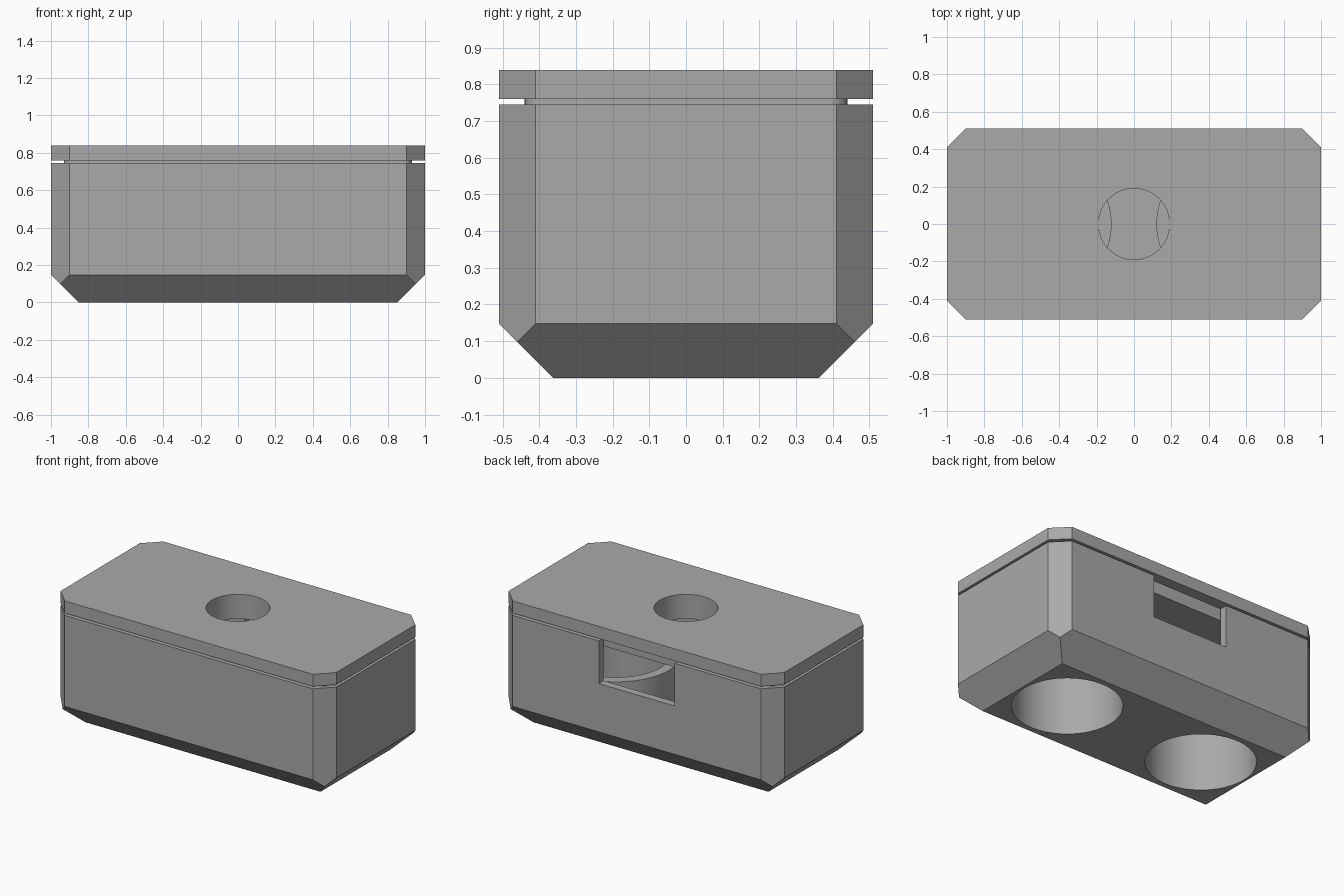
import bpy, bmesh, math

if "Cube" in bpy.data.objects:
    bpy.data.objects.remove(bpy.data.objects["Cube"])

mat = bpy.data.materials.new("grey_plastic")
mat.diffuse_color = (0.4, 0.4, 0.4, 1)
mat.use_nodes = True
mat.node_tree.nodes["Principled BSDF"].inputs["Base Color"].default_value = mat.diffuse_color


def finish(bm, name):
    bmesh.ops.recalc_face_normals(bm, faces=bm.faces)
    me = bpy.data.meshes.new(name)
    bm.to_mesh(me)
    bm.free()
    ob = bpy.data.objects.new(name, me)
    bpy.context.collection.objects.link(ob)
    me.materials.append(mat)
    return ob


def prism(name, outline, z0, z1):
    bm = bmesh.new()
    face = bm.faces.new([bm.verts.new((x, y, z0)) for x, y in outline])
    ext = bmesh.ops.extrude_face_region(bm, geom=[face])["geom"]
    bmesh.ops.translate(bm, vec=(0, 0, z1 - z0),
                        verts=[v for v in ext if isinstance(v, bmesh.types.BMVert)])
    return finish(bm, name)


def circle(cx, r, n=96):
    return [(cx + r * math.cos(2 * math.pi * i / n), r * math.sin(2 * math.pi * i / n))
            for i in range(n)]


def rounded(hx, hy, r, n=8):
    pts = []
    for k, (sx, sy) in enumerate([(1, 1), (-1, 1), (-1, -1), (1, -1)]):
        for i in range(n + 1):
            a = math.pi / 2 * (k + i / n)
            pts.append((sx * (hx - r) + r * math.cos(a), sy * (hy - r) + r * math.sin(a)))
    return pts


def rect(x0, x1, y0, y1):
    return [(x0, y0), (x1, y0), (x1, y1), (x0, y1)]


def boolean(ob, other, op="DIFFERENCE"):
    m = ob.modifiers.new(op.lower(), "BOOLEAN")
    m.operation, m.object, m.solver = op, other, "EXACT"
    bpy.context.view_layer.objects.active = ob
    bpy.ops.object.modifier_apply(modifier=m.name)
    bpy.data.objects.remove(other)


def smooth(ob):
    bpy.ops.object.select_all(action="DESELECT")
    ob.select_set(True)
    bpy.context.view_layer.objects.active = ob
    bpy.ops.object.shade_smooth_by_angle(angle=math.radians(30))


HX, HY, C, B, TOP = 1.0, 0.51, 0.1, 0.148, 0.745

# Body shell: chamfered corners and a bevelled base
bm = bmesh.new()
for sx in (-1, 1):
    for sy in (-1, 1):
        pts = [(HX - B, HY - B, 0), (HX - C / 2, HY - C / 2, B - C / 2)]
        for z in (B, TOP):
            pts += [(HX - C, HY, z), (HX, HY - C, z)]
        for x, y, z in pts:
            bm.verts.new((sx * x, sy * y, z))
bmesh.ops.convex_hull(bm, input=bm.verts)
bmesh.ops.dissolve_limit(bm, angle_limit=0.01, verts=bm.verts, edges=bm.edges)
body = finish(bm, "body")

# Hollow inside, then the two upright tubes, their bores, and the rear notch
boolean(body, prism("cavity", rounded(0.95, 0.46, 0.06), 0.1, 1))
for s in (-1, 1):
    boolean(body, prism("tube", circle(s * 0.51, 0.39), 0.05, 0.40), "UNION")
for s in (-1, 1):
    boolean(body, prism("bore", circle(s * 0.51, 0.326), -0.1, 0.6))
boolean(body, prism("notch", rect(-0.275, 0.275, 0.43, 0.6), 0.465, 1))
smooth(body)

# Lid: chamfered plate with a plug below and a round hole through both
q = [(HX - C, HY), (HX, HY - C)]
outline = (q + [(x, -y) for x, y in q[::-1]] + [(-x, -y) for x, y in q]
           + [(-x, y) for x, y in q[::-1]])
lid = prism("lid", outline, 0.76, 0.84)
boolean(lid, prism("plug", rounded(0.93, 0.44, 0.05), 0.68, 0.80), "UNION")
boolean(lid, prism("finger_hole", circle(0, 0.19), 0.5, 1))
smooth(lid)
